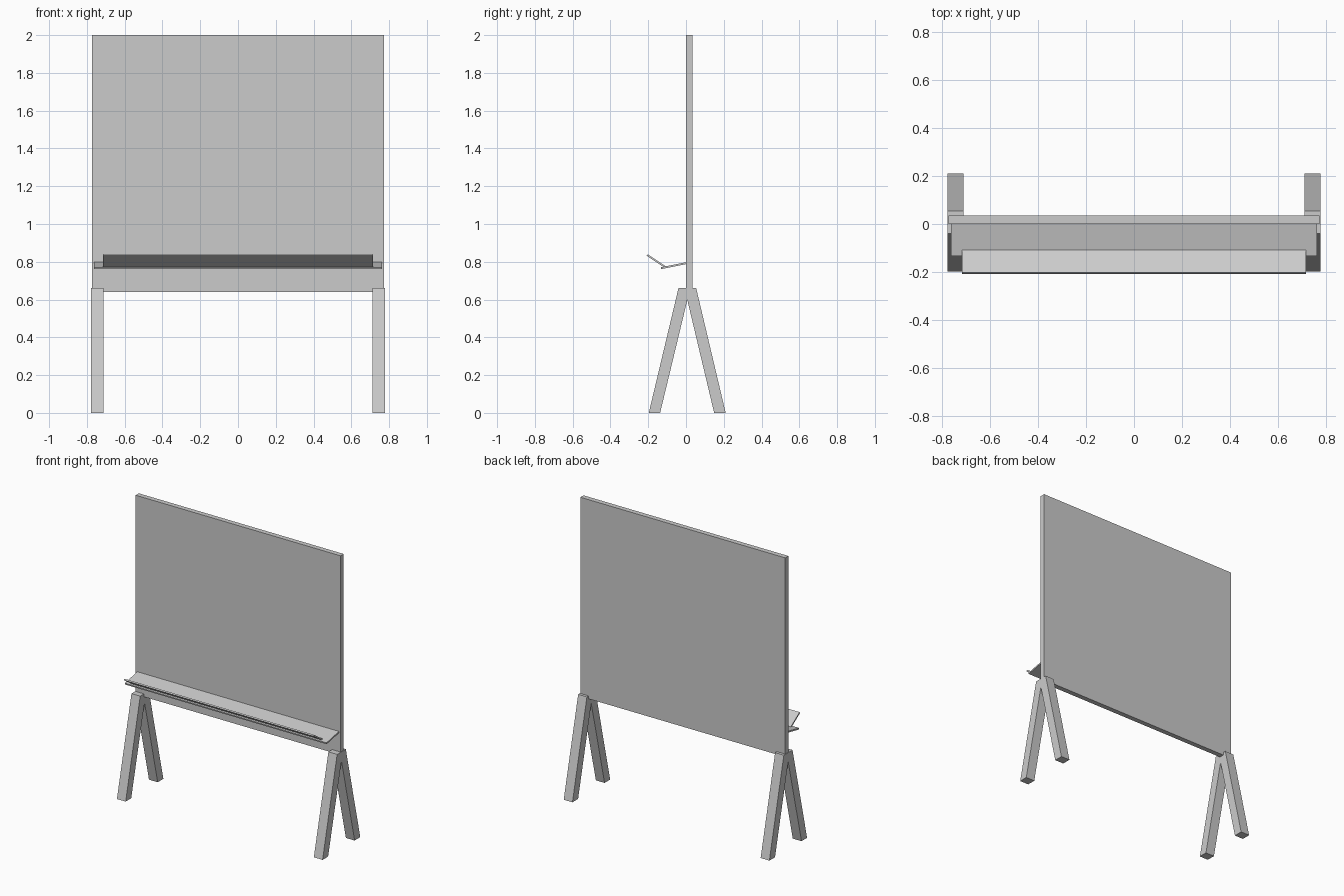
import bpy
import bmesh

if "Cube" in bpy.data.objects:
    bpy.data.objects.remove(bpy.data.objects["Cube"])


def extrude_profile(name, x0, x1, profile):
    """Extrude a (y, z) outline along x from x0 to x1."""
    bm = bmesh.new()
    face = bm.faces.new([bm.verts.new((x0, y, z)) for y, z in profile])
    out = bmesh.ops.extrude_face_region(bm, geom=[face])
    moved = [v for v in out["geom"] if isinstance(v, bmesh.types.BMVert)]
    bmesh.ops.translate(bm, verts=moved, vec=(x1 - x0, 0, 0))
    bmesh.ops.recalc_face_normals(bm, faces=bm.faces)
    mesh = bpy.data.meshes.new(name)
    bm.to_mesh(mesh)
    bm.free()
    obj = bpy.data.objects.new(name, mesh)
    bpy.context.collection.objects.link(obj)
    return obj


# Upright board panel
extrude_profile("board", -0.774, 0.774,
                [(0.001, 0.64), (0.035, 0.64), (0.035, 2.0), (0.001, 2.0)])

# Sloping tray floor and its raised front lip
extrude_profile("tray_floor", -0.762, 0.762,
                [(0.002, 0.798), (-0.133, 0.771), (-0.131, 0.761), (0.002, 0.788)])
extrude_profile("tray_lip", -0.716, 0.716,
                [(-0.108, 0.776), (-0.203, 0.840), (-0.209, 0.832), (-0.113, 0.768)])

# A-shaped leg stands at both ends
stand = [(-0.197, 0), (-0.137, 0), (0.007, 0.598), (0.149, 0), (0.210, 0),
         (0.054, 0.66), (-0.040, 0.66)]
for side, x0 in (("left", -0.777), ("right", 0.711)):
    extrude_profile(side + "_leg_stand", x0, x0 + 0.066, stand)
